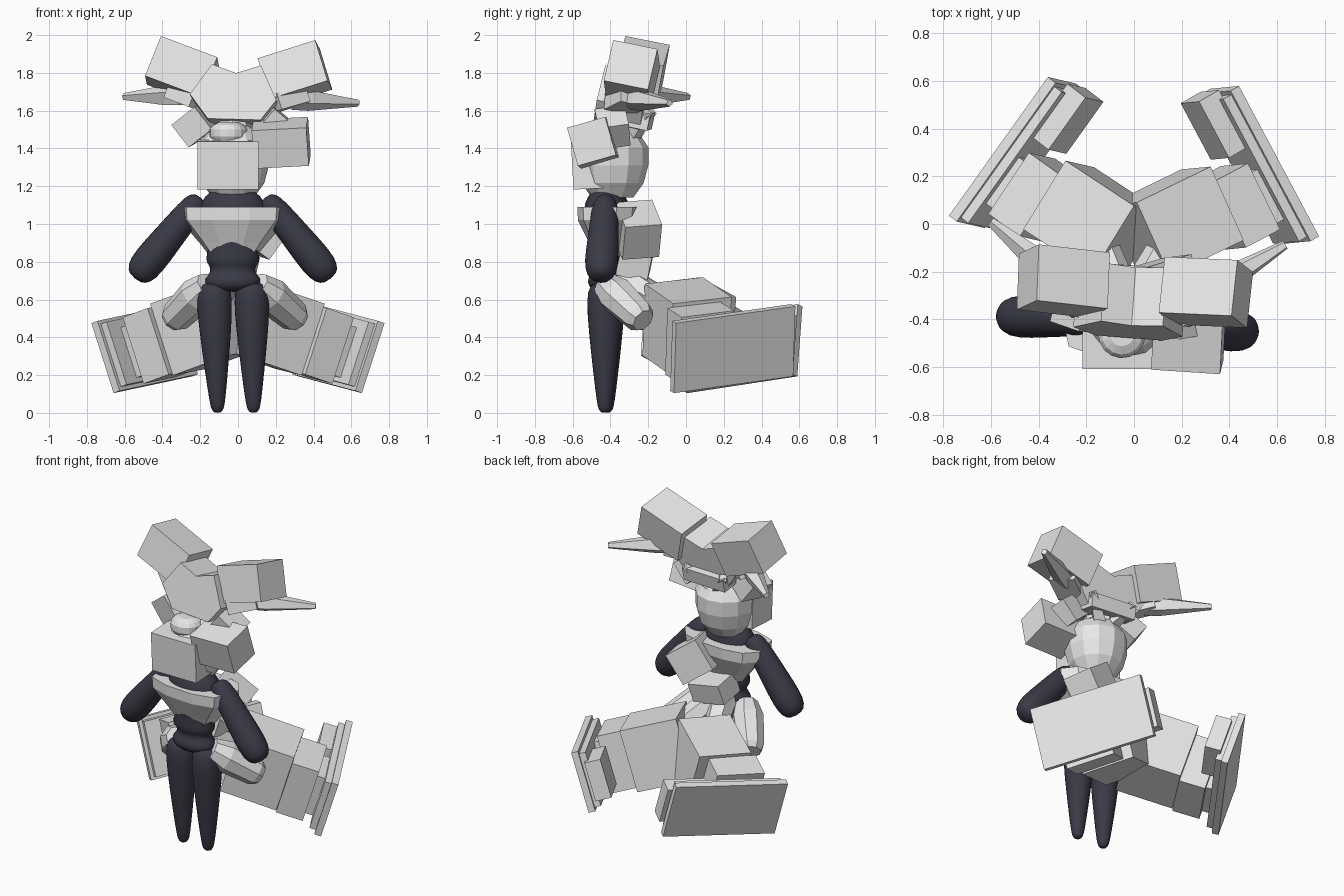
import bpy, bmesh, math
from mathutils import Matrix, Vector, Euler

cube = bpy.data.objects.get("Cube")
if cube:
    bpy.data.objects.remove(cube, do_unlink=True)


def material(name, rgb):
    m = bpy.data.materials.new(name)
    m.use_nodes = True
    m.diffuse_color = (*rgb, 1)
    m.node_tree.nodes["Principled BSDF"].inputs["Base Color"].default_value = (*rgb, 1)
    return m


GREY = material("light grey", (0.8, 0.8, 0.8))
DARK = material("dark suit", (0.042, 0.042, 0.062))
BODY = Matrix.Rotation(math.radians(-3.75), 4, 'Z')
HEAD = (Matrix.Translation((-0.025, 0, -0.037)) @ Matrix.Rotation(math.radians(-4.5), 4, 'Z')
        @ Matrix.Rotation(math.radians(1.5), 4, 'Y'))
SIDES = ((1, "left"), (-1, "right"))


def finish(bm, name, mat, matrix, smooth=False):
    bm.transform(matrix)
    bmesh.ops.recalc_face_normals(bm, faces=bm.faces)
    me = bpy.data.meshes.new(name)
    bm.to_mesh(me)
    bm.free()
    me.materials.append(mat)
    ob = bpy.data.objects.new(name, me)
    bpy.context.collection.objects.link(ob)
    if smooth:
        for p in me.polygons:
            p.use_smooth = True
        ob.modifiers.new("soft", 'SUBSURF').levels = 1
    return ob


def box(name, centre, size, angles=(0, 0, 0), group=BODY, mat=GREY):
    bm = bmesh.new()
    bmesh.ops.create_cube(bm, size=1)
    rot = Euler([math.radians(a) for a in angles]).to_matrix().to_4x4()
    m = group @ Matrix.Translation(centre) @ rot @ Matrix.Diagonal((*size, 1))
    return finish(bm, name, mat, m)


def loft(name, rings, mat, group, smooth=False):
    """Skin a list of equal rings of points and cap both ends."""
    bm = bmesh.new()
    rings = [[bm.verts.new(p) for p in ring] for ring in rings]
    count = len(rings[0])
    for low, high in zip(rings, rings[1:]):
        for i in range(count):
            j = (i + 1) % count
            bm.faces.new((low[i], low[j], high[j], high[i]))
    bm.faces.new(rings[0])
    bm.faces.new(rings[-1])
    return finish(bm, name, mat, group, smooth)


def tube(name, a, b, profile, sides, mat=GREY, group=BODY, squash=1, smooth=False):
    """Rings of given radius at fractions of the way from a to b."""
    a, b = Vector(a), Vector(b)
    axis = b - a
    up = Vector((0, 1, 0)) if abs(axis.normalized().y) < 0.8 else Vector((0, 0, 1))
    u = up.cross(axis).normalized()
    v = axis.normalized().cross(u)
    turns = [2 * math.pi * i / sides for i in range(sides)]
    rings = [[a + axis * t + r * (u * math.cos(w) + v * squash * math.sin(w)) for w in turns]
             for t, r in profile]
    return loft(name, rings, mat, group, smooth)


# Torso: dark suit under a faceted chest bowl
tube("torso", (0, -0.42, 0.64), (0, -0.42, 1.2),
     [(0, 0.08), (0.05, 0.15), (0.13, 0.155), (0.19, 0.115), (0.25, 0.125), (0.3, 0.155),
      (0.45, 0.12), (0.7, 0.19), (0.85, 0.18), (0.96, 0.12), (1, 0.06)],
     16, DARK, squash=0.68, smooth=True)
half = [(0.1, -0.16), (0.24, -0.12), (0.29, 0.06), (0.22, 0.14), (0.09, 0.17)]
plan = half + [(-x, y) for x, y in reversed(half)]
loft("chest_bowl", [[(x * k, -0.41 + y * k, z) for x, y in plan]
                    for z, k in ((0.82, 0.4), (0.9, 0.62), (1.02, 0.98), (1.09, 1))], GREY, BODY)
box("backpack_upper", (0.13, -0.25, 0.97), (0.23, 0.2, 0.21), (5, 35, 20))
box("backpack_lower", (0.0, -0.27, 0.8), (0.24, 0.17, 0.13), (-12, 12, 0))

for s, side in SIDES:
    # Limbs
    tube(side + "_arm", (s * 0.17, -0.415, 1.14), (s * 0.52, -0.42, 0.71),
         [(0, 0.03), (0.04, 0.06), (0.15, 0.075), (0.5, 0.085), (0.8, 0.096),
          (0.94, 0.08), (1, 0.04)], 12, DARK, smooth=True)
    tube(side + "_leg", (s * 0.1, -0.425, 0.69), (s * 0.095 + 0.015, -0.425, 0.0),
         [(0, 0.05), (0.03, 0.085), (0.12, 0.1), (0.35, 0.09), (0.7, 0.062),
          (0.93, 0.042), (0.98, 0.032), (1, 0.015)], 12, DARK, smooth=True)
    # Hip cones and rear arms carrying the side pods
    tube(side + "_hip_cone", (s * 0.13, -0.42, 0.68), (s * 0.335, -0.205, 0.49),
         [(0, 0.07), (0.3, 0.1), (0.9, 0.085), (1, 0.065)], 8)
    tube(side + "_rear_arm", (s * 0.02, -0.34, 0.71), (s * 0.15, -0.05, 0.55),
         [(0, 0.085), (1, 0.065)], 6)

# Side pods: a frame with axes outward, lengthwise and upward
out, along, up = (0.829, 0.48, -0.284), (-0.466, 0.876, 0.123), (0.308, 0.03, 0.95)
frame = Matrix((out, along, up)).transposed().to_4x4()
mirror = (Matrix.Translation((0, -0.015, 0)) @ Matrix.Rotation(math.radians(-7.5), 4, 'Z')
          @ Matrix.Diagonal((-1, 1, 1, 1)))
POD_PARTS = {
    "pod_inner_block": ((0.017, -0.02, 0.49), (0.36, 0.34, 0.4), (0, 0, -4)),
    "pod_middle_block": ((0.275, -0.085, 0.485), (0.17, 0.31, 0.37), (0, 0, -2)),
    "pod_neck": ((0.385, -0.1, 0.485), (0.08, 0.24, 0.28), (0, 0, 0)),
    "pod_inner_plate": ((0.425, 0.014, 0.495), (0.045, 0.68, 0.35), (0, 0, 0)),
    "pod_outer_plate": ((0.463, 0.012, 0.495), (0.042, 0.72, 0.39), (0, 0, 0)),
    "pod_rear_box": ((0.37, 0.255, 0.49), (0.1, 0.27, 0.25), (0, 0, 0)),
}
for s, side in SIDES:
    for name, (c, size, rot) in POD_PARTS.items():
        box(side + "_" + name, c, size, rot, frame if s > 0 else mirror @ frame)

# Head: faceted bowl, cap and front boxes
tube("head_bowl", (0, -0.39, 1.14), (0, -0.39, 1.52),
     [(0, 0.11), (0.2, 0.165), (0.45, 0.19), (0.7, 0.19), (0.9, 0.14), (1, 0.08)], 12)
tube("head_neck", (0, -0.36, 1.45), (0, -0.33, 1.62), [(0, 0.1), (1, 0.1)], 8)
tube("eye_disc", (-0.02, -0.465, 1.43), (-0.02, -0.465, 1.54),
     [(0, 0.08), (0.3, 0.1), (0.65, 0.1), (0.85, 0.085), (1, 0.05)], 16)
box("front_box_low", (-0.02, -0.5, 1.315), (0.325, 0.21, 0.255), (3, 0, 3.75))
box("front_box_high", (0.26, -0.475, 1.43), (0.29, 0.21, 0.21), (16, -3, 0))

# Crest: a notched plate, thickened and leaned back
outline = [(-0.24, -0.01), (-0.13, 0.155), (0, 0.11), (0.13, 0.155),
           (0.22, -0.03), (0.14, -0.14), (-0.14, -0.14)]
bm = bmesh.new()
face = bm.faces.new([bm.verts.new((x, -0.14, z)) for x, z in outline])
back = bmesh.ops.extrude_face_region(bm, geom=[face])["geom"]
bmesh.ops.translate(bm, vec=(0, 0.25, 0), verts=[g for g in back if isinstance(g, bmesh.types.BMVert)])
finish(bm, "crest", GREY, HEAD @ Matrix.Translation((0, -0.31, 1.7))
       @ Matrix.Rotation(math.radians(-12), 4, 'X'))
box("crest_back", (0, -0.28, 1.6), (0.32, 0.2, 0.09), (-12, 0, 0), HEAD)

for s, side in SIDES:
    box(side + "_head_wing", (s * 0.3, -0.26, 1.84), (0.32, 0.24, 0.23),
        (-12, -19 * s, 2 * s), HEAD)
    box(side + "_spike_base", (s * 0.26, -0.29, 1.7), (0.18, 0.17, 0.09), (-12, -15 * s, 35 * s), HEAD)
    tube(side + "_head_spike", (s * 0.29, -0.27, 1.71), (s * 0.62, -0.035, 1.695),
         [(0, 0.06), (0.25, 0.06), (1, 0.02)], 5, group=HEAD)
    box(side + "_cheek_box", (s * 0.215, -0.37, 1.555), (0.16, 0.16, 0.15), (10, 38 * s, 15 * s), HEAD)
    tube(side + "_nape_fin", (s * 0.04, -0.28, 1.51), (s * 0.15, -0.19, 1.63),
         [(0, 0.05), (1, 0.03)], 4, group=HEAD)
